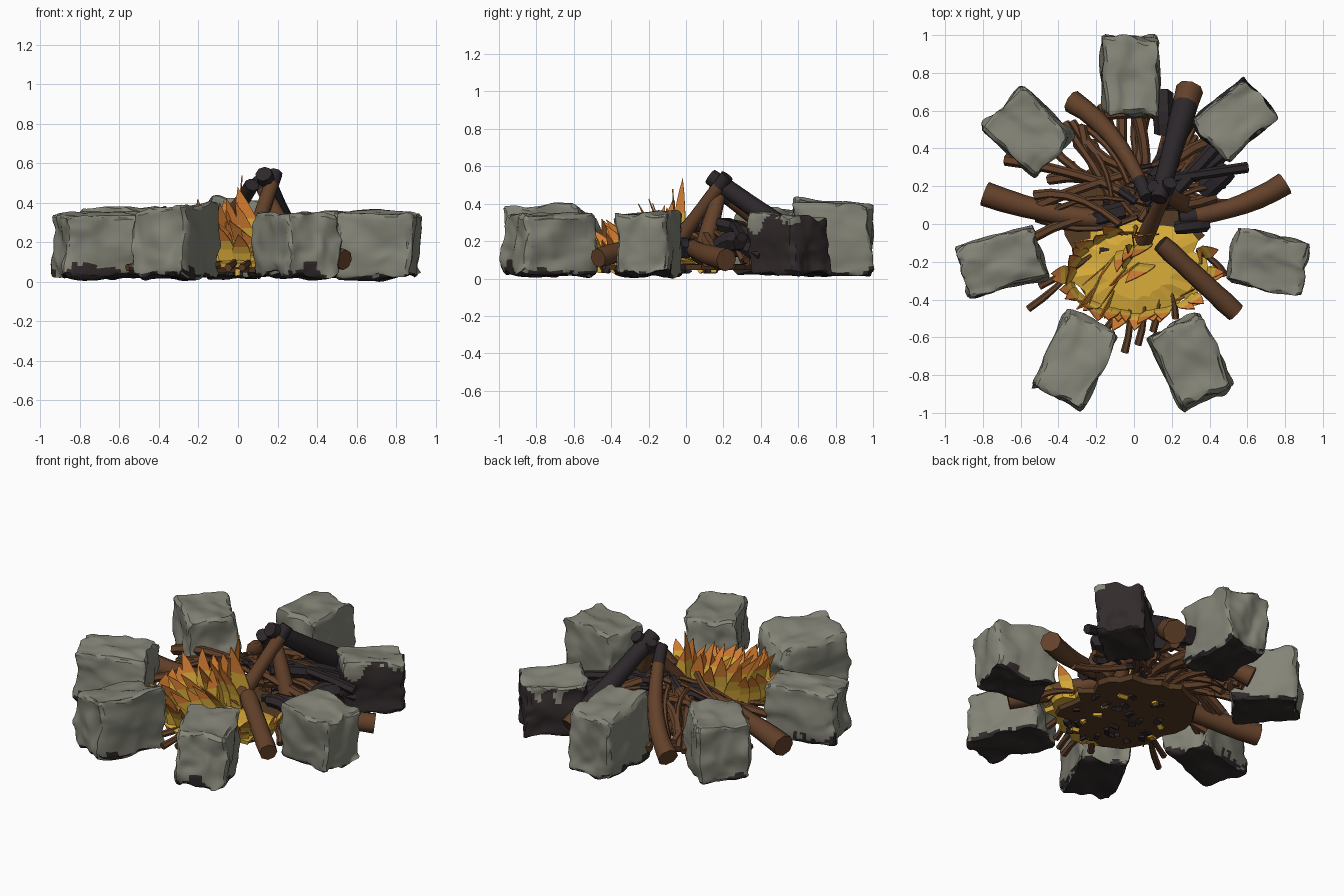
import bpy, bmesh, math, random
from math import sin, cos, pi, radians
from mathutils import Vector, Matrix, noise

random.seed(4)
cube = bpy.data.objects.get("Cube")
if cube:
    bpy.data.objects.remove(cube)


def material(name, rgb):
    m = bpy.data.materials.new(name)
    m.use_nodes = True
    m.diffuse_color = (*rgb, 1)
    m.node_tree.nodes["Principled BSDF"].inputs["Base Color"].default_value = (*rgb, 1)
    return m


STONE = material("stone grey", (0.23, 0.23, 0.185))
SOOT = material("soot", (0.033, 0.024, 0.025))
BARK = material("bark brown", (0.125, 0.053, 0.023))
CHAR = material("charred wood", (0.026, 0.02, 0.023))
YELLOW = material("flame yellow", (0.71, 0.42, 0.042))
ORANGE = material("flame orange", (0.7, 0.215, 0.033))
EARTH = material("burnt earth", (0.09, 0.043, 0.017))


def finish(bm, name, mats, smooth=None):
    bmesh.ops.recalc_face_normals(bm, faces=bm.faces)
    me = bpy.data.meshes.new(name)
    bm.to_mesh(me)
    bm.free()
    for m in mats:
        me.materials.append(m)
    if smooth:
        me.shade_smooth()
        me.set_sharp_from_angle(angle=radians(smooth))
    ob = bpy.data.objects.new(name, me)
    bpy.context.collection.objects.link(ob)
    return ob


def stone(name, x, y, angle, length, width, top, soot_line, tilt=(0, 0)):
    """Roughly hewn block, long axis outwards, sooty below soot_line; tilt slopes its top."""
    bm = bmesh.new()
    bmesh.ops.create_cube(bm, size=1)
    bmesh.ops.subdivide_edges(bm, edges=bm.edges, cuts=17, use_grid_fill=True)
    seed = Vector((x * 9, y * 9, 3))
    size = Vector((length, width, top - 0.03))
    for v in bm.verts:
        c = v.co.copy()
        corner = sum(abs(k) > 0.49 for k in c)
        lump = noise.noise_vector(c * 2.2 + seed) * 0.085
        ridge = noise.noise_vector(c * 5 + seed) * (0.06 if corner > 1 else 0.025)
        slope = (c.z + 0.5) * (c.x * tilt[0] + c.y * tilt[1])
        c *= 1 - 0.04 * max(0, corner - 1)
        c += lump + ridge
        v.co = [a * b for a, b in zip(c, size)]
        v.co.z += slope
    bm.transform(Matrix.Translation((x, y, 0.022 + size.z / 2)) @ Matrix.Rotation(radians(angle), 4, 'Z'))
    bm.normal_update()
    for f in bm.faces:
        p = f.calc_center_median()
        edge = soot_line + 0.1 * noise.noise(p * 7 + seed) + 0.04 * noise.noise(p * 20)
        f.material_index = int(f.normal.z < -0.55 or (p.z < edge and f.normal.z < 0.6))
    return finish(bm, name, [STONE, SOOT], 30)


stone("back_stone", -0.02, 0.785, 90, 0.41, 0.29, 0.41, 0.03, (-0.04, 0))
stone("back_left_stone", 0.535, 0.555, 40, 0.36, 0.28, 0.34, 0.30, (-0.03, 0))
stone("back_right_stone", -0.56, 0.49, 137, 0.385, 0.30, 0.375, 0.01)
stone("right_stone", -0.70, -0.20, 194, 0.42, 0.28, 0.35, 0.03)
stone("left_stone", 0.71, -0.20, -12, 0.39, 0.28, 0.36, 0.01)
stone("front_right_stone", -0.315, -0.72, 245, 0.43, 0.30, 0.375, 0.01, (0, 0.06))
stone("front_left_stone", 0.30, -0.725, -65, 0.43, 0.30, 0.35, 0.04)


def tube(bm, start, end, r0, r1, bend=(0, 0, 0), sides=8, steps=7, char_from=2.0):
    """Bent tapering branch; faces past char_from along its length are charred."""
    a, b = Vector(start), Vector(end)
    mid = (a + b) / 2 + Vector(bend) * 2
    rings = []
    for i in range(steps + 1):
        t = i / steps
        p = a * (1 - t) ** 2 + mid * 2 * t * (1 - t) + b * t * t
        tan = ((mid - a) * (1 - t) + (b - mid) * t).normalized()
        side = tan.cross(Vector((0, 0, 1))).normalized()
        up = side.cross(tan)
        r = (r0 + (r1 - r0) * t) * random.uniform(0.93, 1.07)
        rings.append([bm.verts.new(p + r * (side * cos(k * 2 * pi / sides) + up * sin(k * 2 * pi / sides)))
                      for k in range(sides)])
    for i in range(steps):
        for k in range(sides):
            j = (k + 1) % sides
            f = bm.faces.new((rings[i][k], rings[i][j], rings[i + 1][j], rings[i + 1][k]))
            f.material_index = int((i + 0.5) / steps > char_from)
    bm.faces.new(rings[0]).material_index = int(char_from < 0)
    bm.faces.new(rings[-1]).material_index = int(char_from <= 1)


def log(name, *args, **kw):
    bm = bmesh.new()
    tube(bm, *args, **kw)
    return finish(bm, name, [BARK, CHAR], 50)


# Large logs: a leaning tepee and a ring of low logs
log("tepee_log_back", (0.295, 0.715, 0.13), (0.13, 0.13, 0.545), 0.076, 0.042, char_from=0.18)
log("tepee_log_right", (-0.33, 0.65, 0.09), (0.07, 0.14, 0.49), 0.06, 0.035, bend=(0.03, 0.05, -0.03), char_from=0.85)
log("tepee_log_front", (0.05, -0.09, 0.14), (0.19, 0.22, 0.55), 0.044, 0.036, char_from=0.85)
log("tepee_log_left", (0.31, 0.08, 0.10), (0.1, 0.2, 0.53), 0.055, 0.036, char_from=0.85)
log("right_log", (-0.79, 0.16, 0.10), (-0.08, 0.02, 0.19), 0.062, 0.05, bend=(0, -0.03, 0), char_from=0.82)
log("left_log", (0.80, 0.215, 0.10), (0.24, 0.03, 0.17), 0.062, 0.045, bend=(0.02, -0.03, 0), char_from=0.85)
log("front_left_log", (0.54, -0.47, 0.11), (0.14, -0.10, 0.22), 0.056, 0.05, char_from=0.95)

# Charred branches and stubs
CHARRED = [((0.15, 0.69, 0.17), (0.16, 0.48, 0.2), 0.06), ((0.38, 0.18, 0.15), (0.50, 0.29, 0.2), 0.06),
           ((0.44, 0.42, 0.2), (0.15, 0.1, 0.3), 0.04), ((0.6, 0.3, 0.22), (0.05, 0.22, 0.3), 0.03),
           ((0.38, 0.0, 0.14), (0.22, -0.02, 0.18), 0.04), ((-0.2, 0.03, 0.17), (-0.06, 0.07, 0.21), 0.055),
           ((0.28, 0.55, 0.15), (0.1, 0.25, 0.25), 0.05), ((0.52, 0.42, 0.12), (0.3, 0.25, 0.15), 0.05)]
bm = bmesh.new()
for a, b, r in CHARRED:
    tube(bm, a, b, r, r * 0.9, bend=(0, 0, 0.02), sides=6, steps=4, char_from=-1)
finish(bm, "charred_branches", [BARK, CHAR])

# Twigs fanned round the back, with a few poking out at the front
bm = bmesh.new()
for i in range(38):
    a = radians(random.uniform(-5, 190))
    d = Vector((cos(a), sin(a), 0))
    n = Vector((-d.y, d.x, 0))
    start = Vector((0, 0.1, random.uniform(0.07, 0.16))) + d * random.uniform(0.4, 0.58) + n * random.uniform(-0.1, 0.1)
    end = Vector((0.03, 0.12, random.uniform(0.12, 0.32))) - d * random.uniform(-0.14, 0.06) + n * random.uniform(-0.12, 0.12)
    r = random.uniform(0.016, 0.034)
    bend = n * random.uniform(-0.07, 0.07) + Vector((0, 0, random.uniform(-0.01, 0.06)))
    tube(bm, start, end, r, r * 0.7, bend=bend, sides=6, steps=5, char_from=random.choice((0.75, 2, 2, 2)))
for x, y in ((-0.56, -0.45), (-0.5, -0.33), (-0.05, -0.68), (0.02, -0.64), (0.1, -0.57), (0.22, -0.5), (0.48, -0.27), (-0.15, -0.56)):
    tube(bm, (x, y, 0.07), (x * 0.6 + random.uniform(0, 0.1), y * 0.5, 0.1), 0.02, 0.014,
         bend=(0.02, 0, 0.01), sides=6, steps=4)
for x0, x1, y0, y1, z in ((-0.68, 0.0, 0.34, 0.16, 0.22), (-0.25, 0.2, 0.56, 0.57, 0.16), (-0.6, 0.1, 0.06, 0.3, 0.24)):
    tube(bm, (x0, y0, 0.12), (x1, y1, z), 0.03, 0.022, bend=(0, 0.02, 0.04), sides=6)
finish(bm, "twigs", [BARK, CHAR], 50)


def ragged_disc(name, x, y, rx, ry, z0, z1, mat, dome=0.0):
    bm = bmesh.new()
    n = 36
    radii = [random.uniform(0.84, 1.08) for _ in range(n)]
    rows = []
    for z, s in ((z0, 0.97), (z1, 1.0), (z1 + dome, 0.55)):
        rows.append([bm.verts.new((x + rx * s * r * cos(2 * pi * k / n), y + ry * s * r * sin(2 * pi * k / n), z))
                     for k, r in enumerate(radii)])
    bm.faces.new(rows[0])
    bm.faces.new(rows[2])
    for lo, hi in zip(rows, rows[1:]):
        for k in range(n):
            j = (k + 1) % n
            bm.faces.new((lo[k], lo[j], hi[j], hi[k]))
    return finish(bm, name, [mat])


# Burnt ground and ember bed
ragged_disc("burnt_ground", 0.0, -0.06, 0.36, 0.42, 0.045, 0.075, EARTH, 0.005)
ragged_disc("ember_bed", 0.01, -0.235, 0.37, 0.29, 0.07, 0.095, YELLOW, 0.03)

# Coal and ember lumps in the bed, some showing underneath
bm = bmesh.new()
for i in range(44):
    a, r = random.uniform(0, 2 * pi), 0.31 * math.sqrt(random.random())
    glow = i % 4 == 0
    m = (Matrix.Translation((r * cos(a), -0.15 + r * sin(a), 0.11 if i % 7 == 1 else 0.047))
         @ Matrix.Rotation(a * 3, 4, 'Z') @ Matrix.Rotation(a, 4, 'X')
         @ Matrix.Diagonal((random.uniform(0.03, 0.06), 0.035, 0.025, 1)))
    faces = {f for v in bmesh.ops.create_cube(bm, size=1, matrix=m)["verts"] for f in v.link_faces}
    for f in faces:
        f.material_index = int(glow)
finish(bm, "coals", [CHAR, YELLOW])


def tongue(bm, a, b, height, lean):
    """One pointed flame blade standing on the base a-b."""
    a, b, lean = Vector(a), Vector(b), Vector(lean)
    mid, half = (a + b) / 2, (b - a) / 2
    half = Matrix.Rotation(random.uniform(-0.3, 0.3), 3, 'Z') @ half
    shift = half * random.uniform(-0.7, 0.7)
    rows = []
    for t, w in ((0, 1.1), (0.4, 1.3), (0.6, 1.1), (0.82, 0.6)):
        c = mid + lean * t ** 1.5 + shift * t * t + Vector((0, 0, height * t))
        rows.append((bm.verts.new(c - half * w), bm.verts.new(c + half * w)))
    tip = bm.verts.new(mid + lean + shift * 1.3 + Vector((0, 0, height)))
    for i in range(3):
        f = bm.faces.new((*rows[i], rows[i + 1][1], rows[i + 1][0]))
        f.material_index = int(i > 1)
    bm.faces.new((*rows[3], tip)).material_index = 1


def finish_flames(bm, name):
    thick = finish(bm, name, [YELLOW, ORANGE]).modifiers.new("thickness", 'SOLIDIFY')
    thick.thickness, thick.offset = 0.006, 0


def flame_sheet(name, p0, p1, p2, h0, h1, count, lean):
    """Curved fence of flame blades through three ground points."""
    bm = bmesh.new()
    p0, p1, p2 = (Vector((*p, 0.08)) for p in (p0, p1, p2))

    def at(t):
        return p0 * (1 - t) ** 2 + p1 * 2 * t * (1 - t) + p2 * t * t
    for i in range(count):
        h = (h0 + (h1 - h0) * i / count) * random.uniform(0.78, 1.06)
        sway = Vector((random.uniform(-0.04, 0.04), random.uniform(-0.04, 0.04), 0))
        tongue(bm, at(i / count), at((i + 1) / count), h, Vector((*lean, 0)) + sway)
    finish_flames(bm, name)


flame_sheet("flame_back", (0.13, -0.06), (-0.28, 0.0), (-0.34, -0.34), 0.40, 0.2, 8, (-0.06, 0.02))
flame_sheet("flame_middle", (0.1, -0.1), (-0.15, -0.08), (-0.22, -0.4), 0.36, 0.24, 7, (-0.08, -0.10))
flame_sheet("flame_inner", (0.12, -0.2), (-0.1, -0.18), (-0.12, -0.43), 0.25, 0.2, 5, (-0.1, -0.10))
flame_sheet("flame_front", (-0.3, -0.4), (-0.05, -0.52), (0.2, -0.43), 0.25, 0.14, 7, (-0.02, -0.07))
flame_sheet("flame_left", (0.2, -0.41), (0.36, -0.36), (0.34, -0.14), 0.11, 0.09, 6, (0.05, 0))
flame_sheet("flame_crest", (-0.01, -0.02), (0.02, -0.12), (-0.04, -0.24), 0.44, 0.32, 4, (0, 0))

# Small stray flames round the rim
bm = bmesh.new()
for i in range(18):
    a = radians(random.uniform(150, 385))
    p = Vector((0.02 + 0.37 * cos(a), -0.24 + 0.22 * sin(a), 0.1))
    s = Vector((-sin(a), cos(a), 0)) * random.uniform(0.02, 0.035)
    tongue(bm, p - s, p + s, random.uniform(0.07, 0.16), (0.09 * cos(a), 0.06 * sin(a), 0))
finish_flames(bm, "stray_flames")
